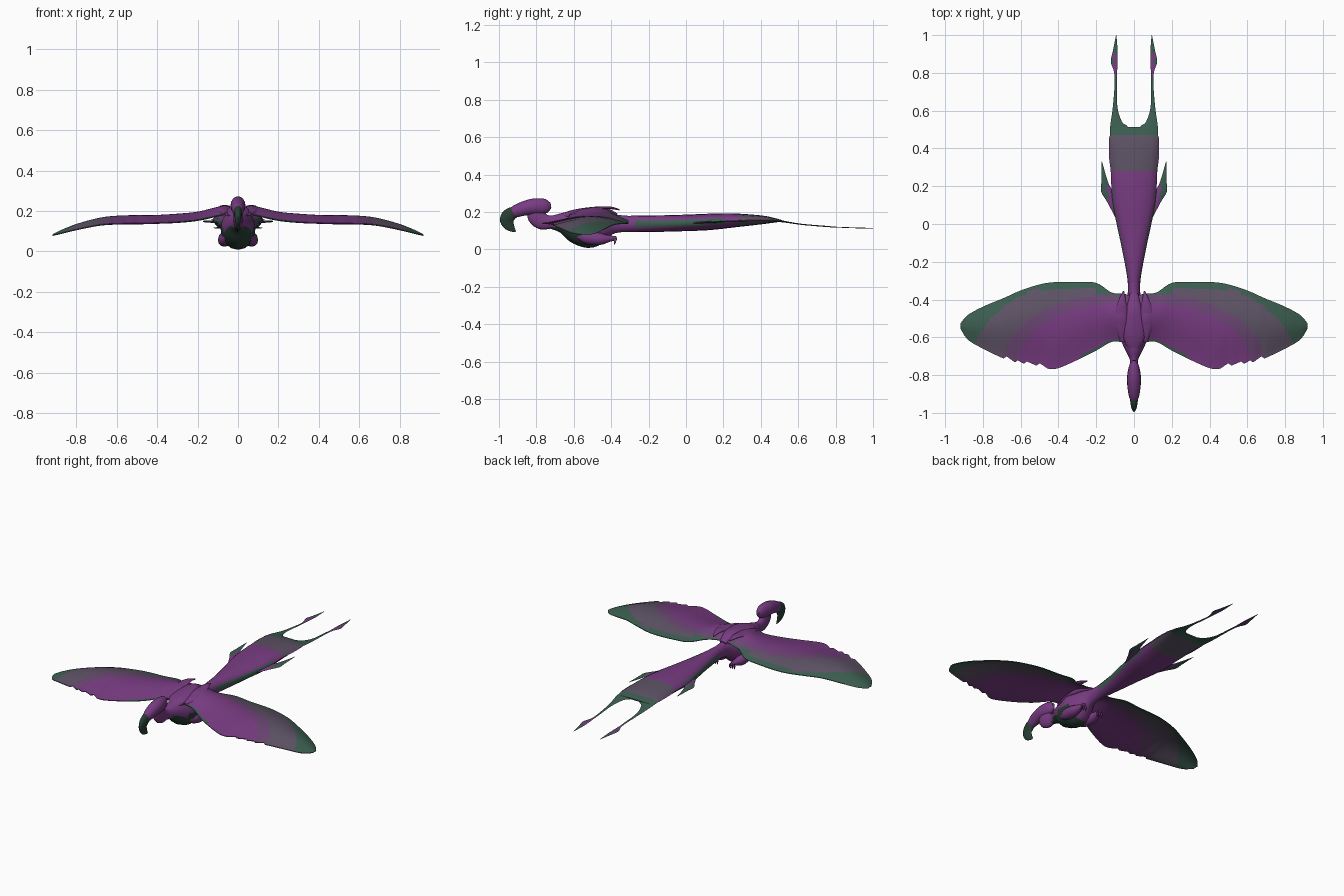
import bpy, bmesh, math
from mathutils import Vector

COLOURS = {
    "purple": (0.19, 0.045, 0.225),
    "dusky_purple": (0.145, 0.06, 0.17),
    "grey_purple": (0.11, 0.085, 0.13),
    "green": (0.045, 0.11, 0.08),
    "dark_green": (0.022, 0.05, 0.036),
}
MATS = []
for name, c in COLOURS.items():
    m = bpy.data.materials.new(name)
    m.diffuse_color = (*c, 1)
    MATS.append(m)
PURPLE, DUSKY, GREY, GREEN, DARK = range(5)


def resample(stations, steps):
    """Smooth Catmull-Rom pass through the stations."""
    out = []
    n = len(stations)
    for i in range(n - 1):
        p = [stations[min(max(i + k, 0), n - 1)] for k in (-1, 0, 1, 2)]
        for s in range(steps):
            t = s / steps
            out.append([0.5 * (2 * b + (c - a) * t + (2 * a - 5 * b + 4 * c - d) * t * t
                               + (3 * b - a - 3 * c + d) * t ** 3) for a, b, c, d in zip(*p)])
    out.append(list(stations[-1]))
    return out


def skin(name, rings, rule, mirror=False, angle=50):
    """Join closed rings into a capped shell, coloured by a rule on centre and normal."""
    bm = bmesh.new()
    loops = [[bm.verts.new(p) for p in r] for r in rings]
    n = len(loops[0])
    for a, b in zip(loops, loops[1:]):
        for i in range(n):
            bm.faces.new((a[i], a[(i + 1) % n], b[(i + 1) % n], b[i]))
    bm.faces.new(loops[0])
    bm.faces.new(loops[-1])
    bmesh.ops.recalc_face_normals(bm, faces=bm.faces)
    for f in bm.faces:
        f.material_index = rule(f.calc_center_median(), f.normal)
    me = bpy.data.meshes.new(name)
    bm.to_mesh(me)
    bm.free()
    for m in MATS:
        me.materials.append(m)
    ob = bpy.data.objects.new(name, me)
    bpy.context.collection.objects.link(ob)
    bpy.ops.object.select_all(action='DESELECT')
    ob.select_set(True)
    bpy.context.view_layer.objects.active = ob
    bpy.ops.object.shade_smooth_by_angle(angle=math.radians(angle))
    if mirror:
        ob.modifiers.new("mirror", 'MIRROR')
    return ob


def tube(name, stations, rule, sides=16, steps=4, mirror=False):
    """Oval tube along a path of (y, z, half width, half height, x)."""
    st = resample(stations, steps)
    rings = []
    for i, (y, z, w, h, x) in enumerate(st):
        a, b = st[max(i - 1, 0)], st[min(i + 1, len(st) - 1)]
        t = Vector((0, b[0] - a[0], b[1] - a[1])).normalized()
        up = Vector((0, -t.z, t.y))
        w, h = max(w, 0.001), max(h, 0.001)
        rings.append([Vector((x, y, z)) + Vector((w * math.cos(q), 0, 0)) + up * (h * math.sin(q))
                      for q in (2 * math.pi * k / sides for k in range(sides))])
    return skin(name, rings, rule, mirror)


def plain(colour):
    return lambda c, n: colour


# Body, with a dark breast
def body_rule(c, n):
    return DARK if n.z < -0.1 and c.y < -0.47 and c.z < 0.12 else PURPLE

tube("body", [(-0.76, 0.15, 0.012, 0.03, 0), (-0.71, 0.145, 0.025, 0.038, 0),
              (-0.65, 0.14, 0.055, 0.06, 0), (-0.58, 0.118, 0.08, 0.09, 0),
              (-0.51, 0.112, 0.085, 0.103, 0), (-0.44, 0.13, 0.06, 0.075, 0),
              (-0.38, 0.137, 0.035, 0.05, 0), (-0.3, 0.137, 0.033, 0.042, 0)], body_rule)

# Mantle over the back
tube("mantle", [(-0.67, 0.17, 0.025, 0.02, 0), (-0.6, 0.19, 0.06, 0.022, 0),
                (-0.52, 0.203, 0.058, 0.022, 0), (-0.44, 0.205, 0.04, 0.022, 0),
                (-0.37, 0.18, 0.022, 0.012, 0)], plain(PURPLE))

# Neck, rounded head and bulging throat
tube("head", [(-0.722, 0.235, 0.008, 0.014, 0), (-0.745, 0.232, 0.024, 0.036, 0),
              (-0.78, 0.23, 0.033, 0.043, 0), (-0.82, 0.228, 0.037, 0.043, 0),
              (-0.87, 0.218, 0.034, 0.038, 0), (-0.915, 0.202, 0.026, 0.032, 0),
              (-0.94, 0.192, 0.014, 0.02, 0)], plain(PURPLE))
tube("neck", [(-0.66, 0.14, 0.035, 0.04, 0), (-0.72, 0.145, 0.022, 0.034, 0),
              (-0.765, 0.15, 0.022, 0.045, 0), (-0.8, 0.178, 0.022, 0.048, 0),
              (-0.81, 0.22, 0.02, 0.035, 0)], plain(PURPLE))

# Stubby hooked beak
tube("beak", [(-0.9, 0.207, 0.023, 0.026, 0), (-0.94, 0.187, 0.02, 0.036, 0),
              (-0.957, 0.16, 0.015, 0.038, 0), (-0.947, 0.13, 0.009, 0.03, 0),
              (-0.925, 0.106, 0.004, 0.014, 0), (-0.91, 0.096, 0.001, 0.003, 0)], plain(DARK))


# Long tail with a green side band and greener end
def tail_rule(c, n):
    if c.y > 0.47 or (abs(n.z) < 0.5 and c.y > -0.28):
        return GREEN
    return GREY if c.y > 0.28 else PURPLE

tube("tail", [(-0.42, 0.135, 0.03, 0.04, 0), (-0.3, 0.137, 0.034, 0.043, 0),
              (-0.15, 0.138, 0.06, 0.044, 0), (0, 0.142, 0.092, 0.044, 0),
              (0.12, 0.147, 0.115, 0.044, 0), (0.25, 0.155, 0.122, 0.038, 0),
              (0.4, 0.158, 0.128, 0.024, 0), (0.47, 0.156, 0.128, 0.013, 0),
              (0.512, 0.153, 0.115, 0.004, 0)], tail_rule, steps=5)

# Tail streamers ending in spade tips
tube("tail_streamer", [(0.44, 0.158, 0.05, 0.007, 0.078), (0.515, 0.15, 0.046, 0.005, 0.08),
                       (0.54, 0.146, 0.03, 0.004, 0.093), (0.62, 0.134, 0.012, 0.003, 0.1),
                       (0.75, 0.123, 0.006, 0.003, 0.096), (0.81, 0.119, 0.009, 0.002, 0.098),
                       (0.86, 0.117, 0.018, 0.002, 0.105), (0.92, 0.115, 0.012, 0.002, 0.099),
                       (1.0, 0.114, 0.001, 0.001, 0.094)],
     lambda c, n: PURPLE if 0.79 < c.y < 0.9 and c.x < 0.11 else GREEN, sides=8, mirror=True)

# Pointed feathers on the tail sides
tube("tail_side_feather", [(0.04, 0.142, 0.012, 0.004, 0.09), (0.12, 0.146, 0.022, 0.005, 0.122),
                           (0.17, 0.148, 0.032, 0.005, 0.142), (0.22, 0.15, 0.018, 0.004, 0.155),
                           (0.33, 0.152, 0.001, 0.001, 0.17)],
     lambda c, n: PURPLE if c.x < 0.14 else GREEN, sides=8, steps=3, mirror=True)
tube("tail_rear_feather", [(0.28, 0.155, 0.012, 0.003, 0.11), (0.36, 0.157, 0.014, 0.003, 0.119),
                           (0.46, 0.156, 0.001, 0.001, 0.13)],
     plain(PURPLE), sides=8, steps=3, mirror=True)

# Wings: stations of (x, front y, back y, edge height, camber)
WING = [(0.015, -0.62, -0.38, 0.185, 0.02), (0.06, -0.625, -0.37, 0.185, 0.04),
        (0.12, -0.625, -0.362, 0.172, 0.042), (0.2, -0.67, -0.312, 0.155, 0.04),
        (0.3, -0.72, -0.308, 0.145, 0.04), (0.42, -0.768, -0.308, 0.14, 0.038),
        (0.5, -0.752, -0.32, 0.138, 0.04), (0.6, -0.742, -0.352, 0.137, 0.038),
        (0.69, -0.712, -0.392, 0.13, 0.034), (0.8, -0.66, -0.438, 0.108, 0.026),
        (0.88, -0.612, -0.482, 0.088, 0.014), (0.918, -0.555, -0.525, 0.079, 0.003)]


def wing_rule(c, n):
    r = math.hypot((c.x - 0.1) / 0.55, (c.y + 0.75) / 0.35)
    trailing = (c.y > -0.345 and c.x < 0.5) or (c.x < 0.2 and c.y > -0.375)
    leading = 0.05 < c.x < 0.28 and c.y < -0.613 - max(0, c.x - 0.12) * 0.54
    if r > 1.39 or trailing or leading:
        return GREEN
    return PURPLE if r < 0.94 else DUSKY if r < 1.08 else GREY

rings = []
CHORD = 24
for x, yf, yb, z, cam in resample(WING, 6):
    if 0.46 < x < 0.68:                       # notched feather tips on the front edge
        yf += 0.02 * (((x - 0.46) / 0.055) % 1)
    top, low = [], []
    for k in range(CHORD + 1):
        u = k / CHORD
        arch = math.sin(math.pi * u ** 1.2)
        zz = z + cam * arch
        thick = 0.002 + 0.35 * cam * math.sin(math.pi * u ** 0.7)
        y = yf + (yb - yf) * u
        top.append((x, y, zz + 0.002))
        low.append((x, y, zz - thick))
    rings.append(top + low[::-1])
skin("wing", rings, wing_rule, mirror=True, angle=60)

# Shoulder feathers lying over the wing roots
tube("shoulder_feathers", [(-0.62, 0.185, 0.012, 0.008, 0.06), (-0.54, 0.207, 0.034, 0.01, 0.066),
                           (-0.45, 0.22, 0.03, 0.009, 0.066), (-0.4, 0.222, 0.018, 0.007, 0.062),
                           (-0.355, 0.212, 0.003, 0.004, 0.055)],
     plain(PURPLE), sides=10, mirror=True)

# Folded legs: thigh, foot and claws
tube("thigh", [(-0.58, 0.075, 0.008, 0.015, 0.06), (-0.53, 0.065, 0.03, 0.035, 0.064),
               (-0.46, 0.056, 0.032, 0.032, 0.067), (-0.41, 0.058, 0.02, 0.018, 0.064),
               (-0.37, 0.06, 0.008, 0.01, 0.06)], plain(PURPLE), sides=12, mirror=True)
for i, x in enumerate((0.045, 0.06, 0.075)):
    tube(f"toe_{i + 1}", [(-0.4, 0.062, 0.007, 0.009, 0.06), (-0.378, 0.05, 0.006, 0.009, x),
                          (-0.385, 0.025, 0.001, 0.002, x)],
         plain(PURPLE), sides=6, steps=2, mirror=True)
